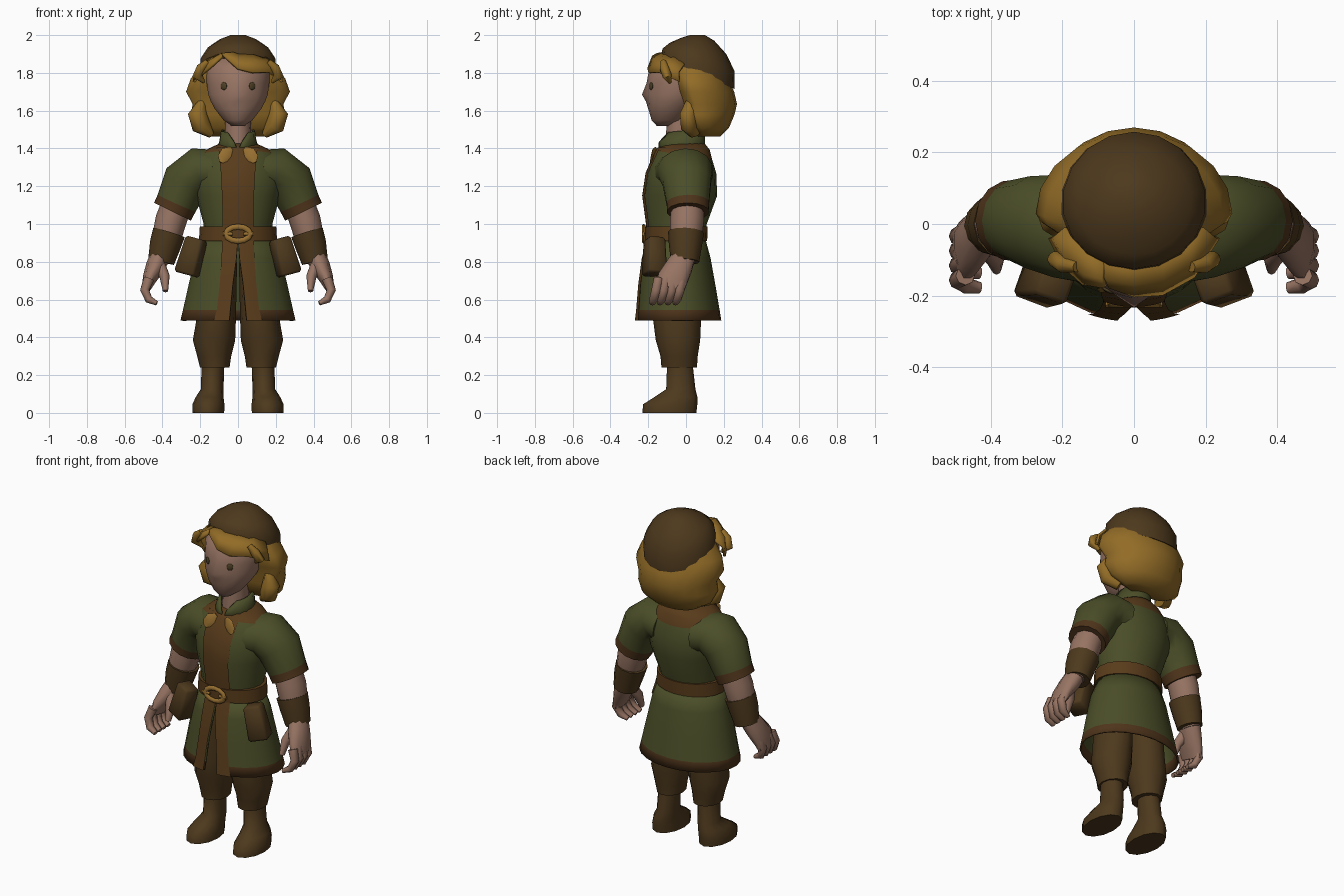
import bpy, bmesh
from math import sin, cos, asin, pi, radians
from mathutils import Vector, Matrix

if "Cube" in bpy.data.objects:
    bpy.data.objects.remove(bpy.data.objects["Cube"])


def colour(name, r, g, b):
    m = bpy.data.materials.new(name)
    m.use_nodes = True
    m.diffuse_color = (r, g, b, 1)
    m.node_tree.nodes["Principled BSDF"].inputs["Base Color"].default_value = (r, g, b, 1)
    return m


GREEN = colour("green_cloth", .07, .076, .021)
TRIM = colour("brown_trim", .1, .045, .011)
HEM = colour("dark_hem", .078, .035, .011)
LEATHER = colour("dark_leather", .074, .04, .012)
HAIR = colour("golden_hair", .29, .15, .02)
SKIN = colour("skin", .31, .175, .125)
GOLD = colour("brass", .31, .16, .03)
EYE = colour("eye_olive", .075, .05, .018)


def finish(bm, name, mats, mirror=False, thick=0, closed=True):
    """Turn a bmesh into a smooth shaded object, mirrored or thickened on request."""
    if closed:
        bmesh.ops.recalc_face_normals(bm, faces=bm.faces)
    me = bpy.data.meshes.new(name)
    for f in bm.faces:
        f.smooth = True
    bm.to_mesh(me)
    bm.free()
    me.set_sharp_from_angle(angle=radians(58))
    for m in mats:
        me.materials.append(m)
    ob = bpy.data.objects.new(name, me)
    bpy.context.collection.objects.link(ob)
    if thick:
        ob.modifiers.new("thickness", "SOLIDIFY").thickness = thick
    if mirror:
        ob.modifiers.new("mirror", "MIRROR")
    return ob


def skin_rings(rings, loop, paint):
    """Bridge point rings with quads; paint maps a band index to a material slot."""
    bm = bmesh.new()
    vs = [[bm.verts.new(p) for p in ring] for ring in rings]
    n = len(vs[0])
    for i in range(len(vs) - 1):
        for j in range(n if loop else n - 1):
            k = (j + 1) % n
            f = bm.faces.new((vs[i][j], vs[i][k], vs[i + 1][k], vs[i + 1][j]))
            f.material_index = paint.get(i, 0)
    if loop:
        bm.faces.new(vs[0][::-1]).material_index = paint.get(0, 0)
        bm.faces.new(vs[-1]).material_index = paint.get(len(vs) - 2, 0)
    return bm


def R(z, front, back, rx, mid=None, tilt=0, cx=0, a=0, b=0, tip=0):
    """One level ring: depths, half width, arc limits a, b in x, and a pushed out front tip."""
    return dict(z=z, f=front, k=back, rx=rx, mid=(front + back) / 2 if mid is None else mid,
                tilt=tilt, cx=cx, a=a, b=b, tip=tip)


def shell(name, rings, mats, n=16, mode="full", grow=0, paint={}, **kw):
    """Loft level rings: full, gap (open at the front) or strip (arc from a to b)."""
    out = []
    for r in rings:
        t0, t1 = asin(r["a"] / r["rx"]), asin(r["b"] / r["rx"])
        if mode == "full":
            ts = [2 * pi * i / n for i in range(n)]
        else:
            end = 2 * pi - t0 if mode == "gap" else t1
            ts = [t0 + (end - t0) * i / n for i in range(n + 1)]
        ring = []
        for t in ts:
            ry = (r["mid"] - r["f"] if cos(t) > 0 else r["k"] - r["mid"]) + grow
            ry += r["tip"] if t == 0 else 0
            ring.append((r["cx"] + (r["rx"] + grow) * sin(t), r["mid"] - ry * cos(t),
                         r["z"] + r["tilt"] * cos(t)))
        out.append(ring)
    full = mode == "full"
    return finish(skin_rings(out, full, paint), name, mats, closed=full, **kw)


def tube(name, pts, mats, n=10, paint={}, **kw):
    """Loft ovals along a path of (x, y, z, half width, half depth)."""
    ps = [Vector(p[:3]) for p in pts]
    rings = []
    for i, p in enumerate(pts):
        t = (ps[min(i + 1, len(ps) - 1)] - ps[max(i - 1, 0)]).normalized()
        u = Vector((0, 1, 0))
        u = (u - t * t.dot(u)).normalized()
        w = t.cross(u)
        rings.append([ps[i] + w * p[3] * cos(2 * pi * j / n) + u * p[4] * sin(2 * pi * j / n)
                      for j in range(n)])
    return finish(skin_rings(rings, True, paint), name, mats, **kw)


def fringe(name, top, low):
    """A bulging sheet of hair hanging between two edges."""
    top, low = [Vector(p) for p in top], [Vector(p) for p in low]
    mid = [(p + q) / 2 + Vector((p.x * .06, -.014, .008)) for p, q in zip(top, low)]
    finish(skin_rings([low, mid, top], False, {}), name, [HAIR], closed=False, thick=.014)


# Boots and gathered trousers
shell("boot", [R(0, -.23, .055, .084, cx=.157), R(.045, -.228, .06, .085, cx=.157),
               R(.085, -.165, .06, .073, cx=.15), R(.125, -.105, .05, .06, cx=.137),
               R(.26, -.1, .035, .06, cx=.132)], [LEATHER], 12, mirror=True)
shell("trouser_leg", [R(.24, -.13, .058, .078, cx=.123), R(.3, -.135, .062, .09, cx=.126),
                      R(.385, -.16, .075, .112, cx=.127), R(.5, -.175, .08, .104, cx=.115),
                      R(.8, -.17, .07, .1, cx=.105)], [LEATHER], 12, mirror=True)

# Skirt, slit at the front, with hem and slit edging
skirt = [R(.49, -.267, .187, .305, a=.045, b=.125), R(.545, -.26, .178, .292, a=.04, b=.11),
         R(.68, -.248, .155, .262, a=.027, b=.095), R(.82, -.228, .13, .23, a=.008, b=.085),
         R(.93, -.2, .1, .19, b=.08)]
shell("skirt", skirt, [GREEN, HEM], 22, "gap", paint={0: 1}, thick=.01)
shell("slit_edging", skirt, [TRIM], 4, "strip", .006, mirror=True)

# Upper tunic with yoke and front placket
trunk = [R(.93, -.2, .1, .185, b=.078), R(1, -.205, .11, .182, b=.078),
         R(1.15, -.225, .165, .222, b=.082), R(1.27, -.207, .16, .245, b=.088),
         R(1.362, -.158, .14, .212, tilt=.026, b=.098),
         R(1.4, -.142, .125, .155, tilt=.006, b=.11), R(1.425, -.12, .1, .1)]
shell("tunic_body", trunk, [GREEN, TRIM], 20, paint={4: 1, 5: 1})
for r in trunk[:6]:
    r["a"] = -r["b"]
shell("placket", trunk[:6], [TRIM], 6, "strip", .007)

# Belt, buckle and pouches
shell("belt", [R(.91, -.215, .112, .207), R(.988, -.216, .115, .202)], [TRIM], 20)
tube("buckle", [(.064 * cos(pi * i / 6), -.224, .948 + .038 * sin(pi * i / 6), .015, .011)
                for i in range(13)], [GOLD], 6)
tube("buckle_pin", [(-.08, -.226, .948, .012, .008), (-.03, -.226, .948, .008, .008)],
     [GOLD], 6, mirror=True)
bm = bmesh.new()
bmesh.ops.create_cube(bm, size=1)
for v in bm.verts:
    s = 1 if v.co.z < 0 else .84
    v.co = Vector((v.co.x * .118 * s, v.co.y * .11 * s, v.co.z * .2))
bmesh.ops.bevel(bm, geom=bm.edges[:], offset=.012, segments=1, affect="EDGES")
bm.transform(Matrix.Translation((.245, -.167, .828)) @ Matrix.Rotation(radians(-15), 4, "Y")
             @ Matrix.Rotation(radians(20), 4, "Z"))
finish(bm, "belt_pouch", [LEATHER], mirror=True)

# Sleeves, arms and bracers
tube("sleeve", [(.13, -.01, 1.275, .118, .158), (.205, -.005, 1.285, .122, .148),
                (.275, .005, 1.225, .125, .132), (.325, .01, 1.11, .11, .115),
                (.347, .01, 1.065, .108, .112)], [GREEN, HEM], 14, paint={3: 1}, mirror=True)
tube("arm", [(.31, .01, 1.14, .08, .085), (.355, .005, 1.02, .083, .09), (.375, 0, .94, .078, .085),
             (.42, -.01, .8, .05, .06)], [SKIN], 12, mirror=True)
tube("bracer", [(.365, 0, .955, .087, .095), (.385, -.003, .89, .083, .088),
                (.407, -.005, .8, .07, .075)], [LEATHER], 12, mirror=True)

# Hands with curled fingers
tube("palm", [(.408, -.005, .84, .052, .06), (.437, -.035, .775, .052, .074),
              (.468, -.07, .71, .038, .084), (.485, -.085, .66, .024, .08)], [SKIN], 10, mirror=True)
for i in range(4):
    y = -.145 + .041 * i
    tube("finger", [(.472, y, .71, .028, .026), (.494, y - .012, .65, .024, .026),
                    (.472, y - .026, .6, .021, .024), (.43, y - .034, .58, .012, .016)],
         [SKIN], 8, mirror=True)
tube("thumb", [(.42, -.05, .79, .034, .034), (.388, -.095, .72, .027, .03),
               (.384, -.125, .645, .014, .018)], [SKIN], 8, mirror=True)

# Neck, collar and collar tabs
shell("neck", [R(1.37, -.11, .06, .075), R(1.6, -.1, .06, .065)], [SKIN], 12)
shell("collar", [R(1.385, -.148, .105, .118, a=.003), R(1.435, -.147, .1, .1, a=.022),
                 R(1.495, -.12, .1, .09, a=.056, tilt=-.012)], [GREEN], 16, "gap", thick=.012)
tube("collar_tab", [(.034, -.16, 1.4, .012, .004), (.058, -.174, 1.378, .034, .006),
                    (.08, -.182, 1.348, .03, .006), (.09, -.188, 1.326, .01, .004)],
     [GOLD], 8, mirror=True)

# Head and eyes
shell("head", [R(1.52, -.155, -.06, .035), R(1.55, -.182, .0, .078), R(1.61, -.2, .05, .125),
               R(1.65, -.205, .09, .147, tip=.008), R(1.685, -.207, .12, .16, tip=.026),
               R(1.745, -.203, .15, .168, tip=.006), R(1.82, -.195, .16, .168),
               R(1.88, -.135, .15, .13)], [SKIN], 18)
bm = bmesh.new()
bmesh.ops.create_uvsphere(bm, u_segments=10, v_segments=6, radius=1)
bm.transform(Matrix.Translation((.075, -.185, 1.73)) @ Matrix.Rotation(radians(28), 4, "Z")
             @ Matrix.Diagonal((.019, .006, .021, 1)))
finish(bm, "eye", [EYE], mirror=True)

# Bobbed hair with curls and a swept fringe
shell("hair", [R(1.462, .06, .18, .14, .1), R(1.51, .01, .228, .222, .08), R(1.58, -.015, .257, .25, .05),
               R(1.635, -.02, .27, .24, .05), R(1.7, -.045, .255, .275, .03),
               R(1.77, -.07, .225, .25, .02), R(1.84, -.11, .195, .188, .03),
               R(1.895, -.11, .18, .14, .04)], [HAIR], 20)
tube("side_curl", [(.19, .03, 1.65, .02, .03), (.213, .01, 1.58, .052, .045), (.195, .015, 1.52, .052, .045),
                   (.145, .045, 1.475, .02, .03)], [HAIR], 10, mirror=True)
tube("temple_lock", [(.16, -.12, 1.86, .015, .015), (.195, -.115, 1.825, .026, .024),
                     (.215, -.1, 1.785, .028, .026), (.18, -.085, 1.75, .008, .01)],
     [HAIR], 10, mirror=True)
fringe("fringe_long",
       [(-.085, -.1, 1.905), (0, -.11, 1.912), (.08, -.1, 1.905), (.15, -.06, 1.885), (.195, -.01, 1.85)],
       [(-.07, -.18, 1.89), (0, -.205, 1.825), (.08, -.2, 1.805), (.17, -.15, 1.805), (.24, -.04, 1.755)])
fringe("fringe_short",
       [(-.195, -.01, 1.85), (-.165, -.05, 1.875), (-.12, -.085, 1.895), (-.085, -.1, 1.905)],
       [(-.24, -.04, 1.755), (-.2, -.12, 1.79), (-.145, -.17, 1.835), (-.085, -.18, 1.89)])

# Close fitting cap, lower at the back
shell("cap", [R(1.8, -.13, .256, .207, .06, .085), R(1.868, -.125, .258, .2, .06, .06),
              R(1.93, -.085, .213, .162, .06, .03), R(1.978, -.025, .15, .095, .06, .008),
              R(2, .02, .1, .04)], [LEATHER], 18)
